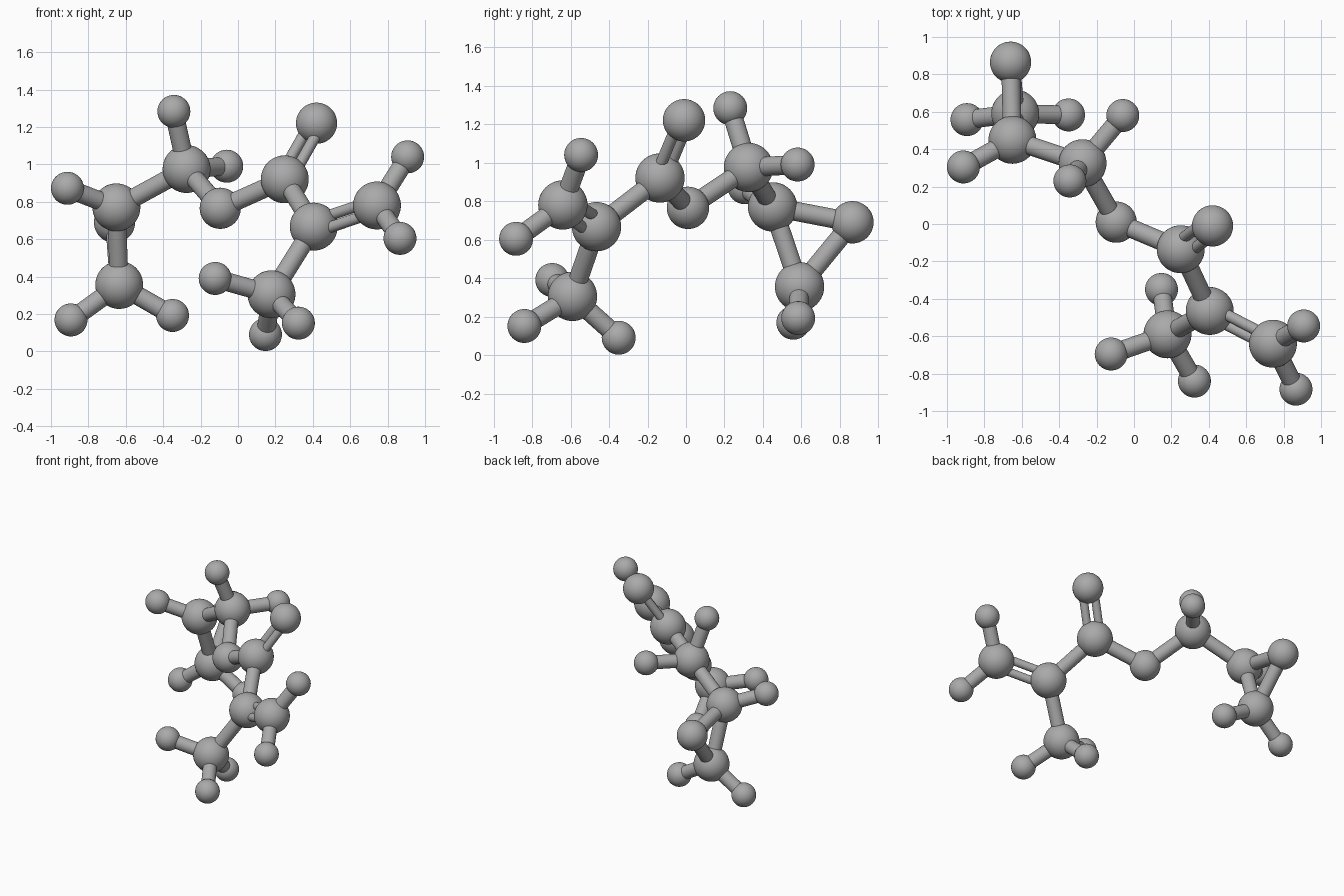
import bpy
from mathutils import Vector

cube = bpy.data.objects.get("Cube")
if cube:
    bpy.data.objects.remove(cube, do_unlink=True)

grey = bpy.data.materials.new("plain grey")
grey.use_nodes = True
GREY = (0.4, 0.4, 0.4, 1)
grey.diffuse_color = GREY
grey.node_tree.nodes["Principled BSDF"].inputs["Base Color"].default_value = GREY

RADIUS = {"carbon": 0.128, "oxygen": 0.11, "hydrogen": 0.088}
ROD = 0.05
THIN_ROD = 0.03
GAP = 0.042

# Ball centres, each name starting with its kind
atoms = {
    "carbon_ring_upper": (-0.65, 0.45, 0.77),
    "carbon_ring_lower": (-0.635, 0.59, 0.355),
    "oxygen_ring": (-0.66, 0.865, 0.69),
    "carbon_link": (-0.275, 0.325, 0.975),
    "oxygen_link": (-0.095, 0.01, 0.765),
    "carbon_centre": (0.25, -0.135, 0.92),
    "oxygen_top": (0.42, -0.01, 1.22),
    "carbon_branch": (0.405, -0.465, 0.667),
    "carbon_end": (0.743, -0.64, 0.78),
    "carbon_foot": (0.179, -0.59, 0.305),
    "hydrogen_ring_upper": (-0.912, 0.305, 0.872),
    "hydrogen_ring_lower_right": (-0.893, 0.558, 0.168),
    "hydrogen_ring_lower_left": (-0.35, 0.583, 0.192),
    "hydrogen_link_top": (-0.343, 0.23, 1.283),
    "hydrogen_link_back": (-0.06, 0.58, 0.99),
    "hydrogen_end_upper": (0.907, -0.545, 1.04),
    "hydrogen_end_lower": (0.866, -0.883, 0.604),
    "hydrogen_foot_right": (-0.122, -0.695, 0.39),
    "hydrogen_foot_front": (0.323, -0.84, 0.151),
    "hydrogen_foot_low": (0.147, -0.35, 0.09),
}
atoms = {name: Vector(p) for name, p in atoms.items()}

single_bonds = {
    "carbon_ring_upper": ["carbon_ring_lower", "oxygen_ring", "carbon_link",
                          "hydrogen_ring_upper"],
    "carbon_ring_lower": ["oxygen_ring", "hydrogen_ring_lower_right",
                          "hydrogen_ring_lower_left"],
    "carbon_link": ["oxygen_link", "hydrogen_link_top", "hydrogen_link_back"],
    "carbon_centre": ["oxygen_link", "carbon_branch"],
    "carbon_branch": ["carbon_foot"],
    "carbon_end": ["hydrogen_end_upper", "hydrogen_end_lower"],
    "carbon_foot": ["hydrogen_foot_right", "hydrogen_foot_front",
                    "hydrogen_foot_low"],
}
double_bonds = [("carbon_centre", "oxygen_top"), ("carbon_branch", "carbon_end")]


def finish(name):
    obj = bpy.context.object
    obj.name = name
    obj.data.materials.append(grey)
    bpy.ops.object.shade_smooth_by_angle()


def rod(name, a, b, radius):
    axis = b - a
    bpy.ops.mesh.primitive_cylinder_add(
        vertices=32, radius=radius, depth=axis.length, location=(a + b) / 2,
        rotation=axis.to_track_quat('Z', 'Y').to_euler())
    finish(name)


# Balls
for name, centre in atoms.items():
    bpy.ops.mesh.primitive_uv_sphere_add(
        segments=48, ring_count=24, radius=RADIUS[name.split("_")[0]],
        location=centre)
    finish(name)

# Single rods
for start, ends in single_bonds.items():
    for end in ends:
        rod(f"rod_{start}_to_{end}", atoms[start], atoms[end], ROD)

# Paired thin rods, spread within the plane of the flat middle section
branch = atoms["carbon_branch"]
normal = (atoms["carbon_end"] - branch).cross(atoms["carbon_centre"] - branch)
for start, end in double_bonds:
    a, b = atoms[start], atoms[end]
    offset = normal.cross(b - a).normalized() * GAP
    for label, side in (("first", 1), ("second", -1)):
        rod(f"{label}_thin_rod_{start}_to_{end}",
            a + offset * side, b + offset * side, THIN_ROD)
